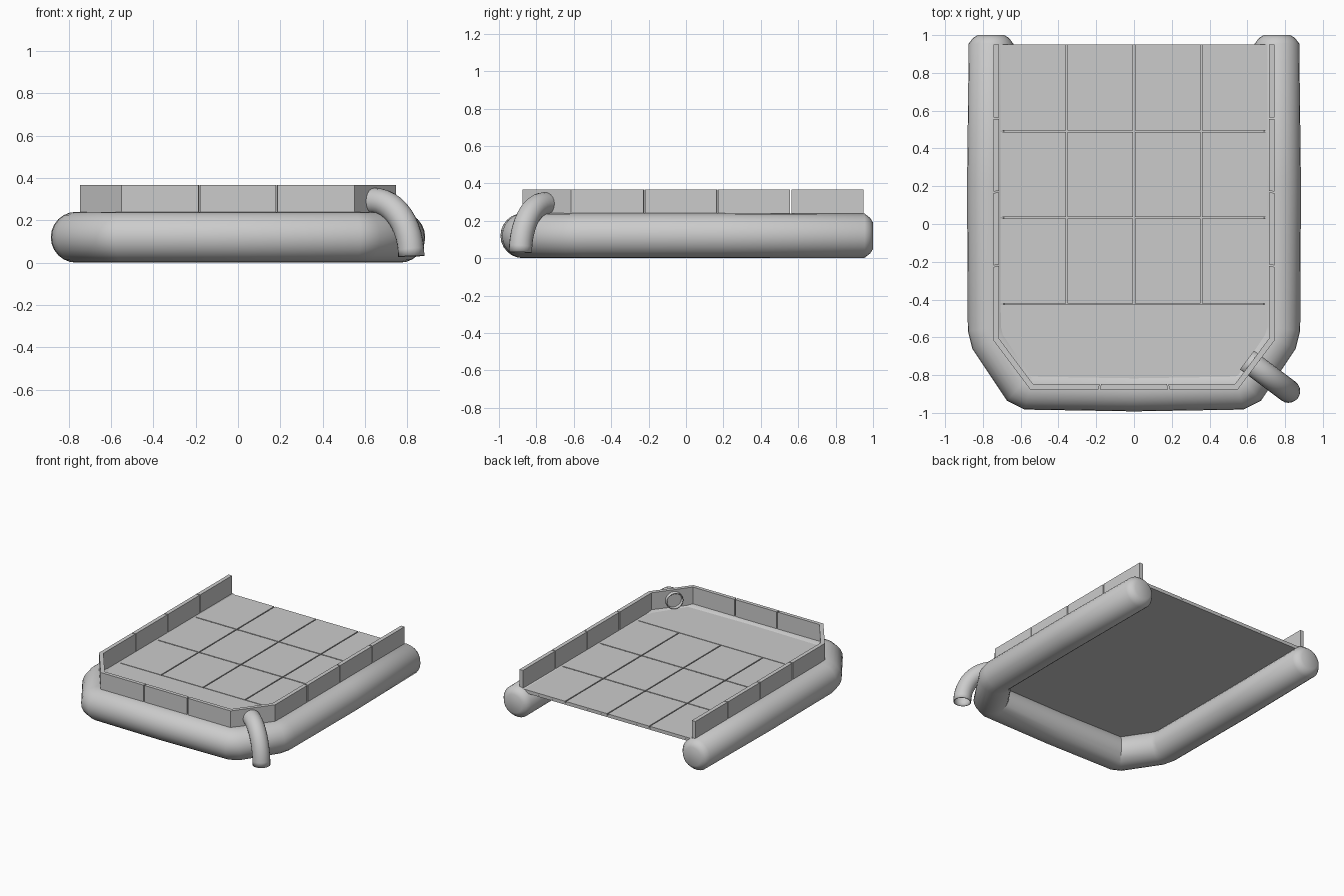
import bpy, bmesh, math
from mathutils import Vector

if "Cube" in bpy.data.objects:
    bpy.data.objects.remove(bpy.data.objects["Cube"])


def make_object(name, bm, smooth=False):
    bmesh.ops.recalc_face_normals(bm, faces=bm.faces)
    mesh = bpy.data.meshes.new(name)
    bm.to_mesh(mesh)
    bm.free()
    obj = bpy.data.objects.new(name, mesh)
    bpy.context.collection.objects.link(obj)
    if smooth:
        bpy.context.view_layer.objects.active = obj
        obj.select_set(True)
        bpy.ops.object.shade_smooth_by_angle(angle=math.radians(50))
        obj.select_set(False)
    return obj


def add_prism(bm, outline, z0, z1):
    low = [bm.verts.new((x, y, z0)) for x, y in outline]
    top = [bm.verts.new((x, y, z1)) for x, y in outline]
    bm.faces.new(low)
    bm.faces.new(top)
    n = len(outline)
    for i in range(n):
        j = (i + 1) % n
        bm.faces.new((low[i], low[j], top[j], top[i]))


def sweep(name, path, radii, normal, sides, capped):
    """Round tube along a planar path, mitred at the bends."""
    bm = bmesh.new()
    pts = [Vector(p) for p in path]
    rings = []
    for i, p in enumerate(pts):
        a = (p - pts[i - 1]).normalized() if i else (pts[1] - p).normalized()
        b = (pts[i + 1] - p).normalized() if i < len(pts) - 1 else a
        side = normal.cross((a + b).normalized())
        stretch = 1 / math.cos(a.angle(b, 0) / 2)
        ring = []
        for k in range(sides):
            t = 2 * math.pi * k / sides
            ring.append(bm.verts.new(p + radii[i] * (math.cos(t) * stretch * side + math.sin(t) * normal)))
        rings.append(ring)
    for r, s in zip(rings, rings[1:]):
        for k in range(sides):
            m = (k + 1) % sides
            bm.faces.new((r[k], r[m], s[m], s[k]))
    if capped:
        bm.faces.new(rings[0])
        bm.faces.new(rings[-1])
    return make_object(name, bm, True)


# U-shaped float tube
half = [(.757, 1), (.757, .985), (.757, .955), (.764, .2), (.76, -.55), (.745, -.61),
        (.59, -.843), (.55, -.863)]
path = [(x, y, .12) for x, y in half] + [(0, -.872, .12)]
path += [(-x, y, .12) for x, y in reversed(half)]
r_half = [.07, .095, .118] + [.12] * 5
sweep("float_tube", path, r_half + [.12] + r_half[::-1], Vector((0, 0, 1)), 24, True)

# Deck base plate
front_edge = [(-.72, -.60), (-.535, -.855), (.535, -.855), (.72, -.60)]
bm = bmesh.new()
add_prism(bm, [(.72, .95), (-.72, .95)] + front_edge, .20, .212)
make_object("deck_base", bm)

# Deck panels: 4 x 3 tiles and one front panel
gap = .004
bm = bmesh.new()
xs = [-.71 + .355 * i for i in range(5)]
ys = [-.425 + .4583 * i for i in range(4)]
for x0, x1 in zip(xs, xs[1:]):
    for y0, y1 in zip(ys, ys[1:]):
        e = gap if y1 < .9 else 0
        add_prism(bm, [(x0 + gap, y0 + gap), (x1 - gap, y0 + gap),
                       (x1 - gap, y1 - e), (x0 + gap, y1 - e)], .212, .226)
make_object("deck_tiles", bm)
bm = bmesh.new()
add_prism(bm, [(.715, -.427), (-.715, -.427), (-.715, -.60), (-.533, -.848),
               (.533, -.848), (.715, -.60)], .212, .226)
make_object("front_deck_panel", bm)


# Low side walls split into panels
def wall(name, outer, inner, count):
    bm = bmesh.new()
    o0, o1 = map(Vector, outer)
    i0, i1 = map(Vector, inner)
    g = .004 / (o1 - o0).length
    for k in range(count):
        t0 = k / count + (g if k else 0)
        t1 = (k + 1) / count - (g if k < count - 1 else 0)
        add_prism(bm, [o0.lerp(o1, t0), o0.lerp(o1, t1), i0.lerp(i1, t1), i0.lerp(i1, t0)], .205, .366)
    make_object(name, bm)


for s, label in ((-1, "left"), (1, "right")):
    wall(label + "_wall", ((s * .745, .95), (s * .745, -.615)),
         ((s * .715, .95), (s * .715, -.606)), 4)
    wall(label + "_corner_wall", ((s * .745, -.615), (s * .55, -.875)),
         ((s * .715, -.606), (s * .535, -.847)), 1)
wall("front_wall", ((-.55, -.875), (.55, -.875)), ((-.535, -.847), (.535, -.847)), 3)

# Drain spout bending down from the right corner wall
d = Vector((.8, -.6, 0))
start = Vector((.598, -.72, .29))
spout = [start]
for k in range(13):
    t = math.pi / 2 * k / 12
    spout.append(start + d * (.06 + .215 * math.sin(t)) - Vector((0, 0, .26 * (1 - math.cos(t)))))
obj = sweep("drain_spout", spout, [.062] * len(spout), d.cross(Vector((0, 0, 1))), 20, False)
mod = obj.modifiers.new("thickness", 'SOLIDIFY')
mod.thickness = .006
